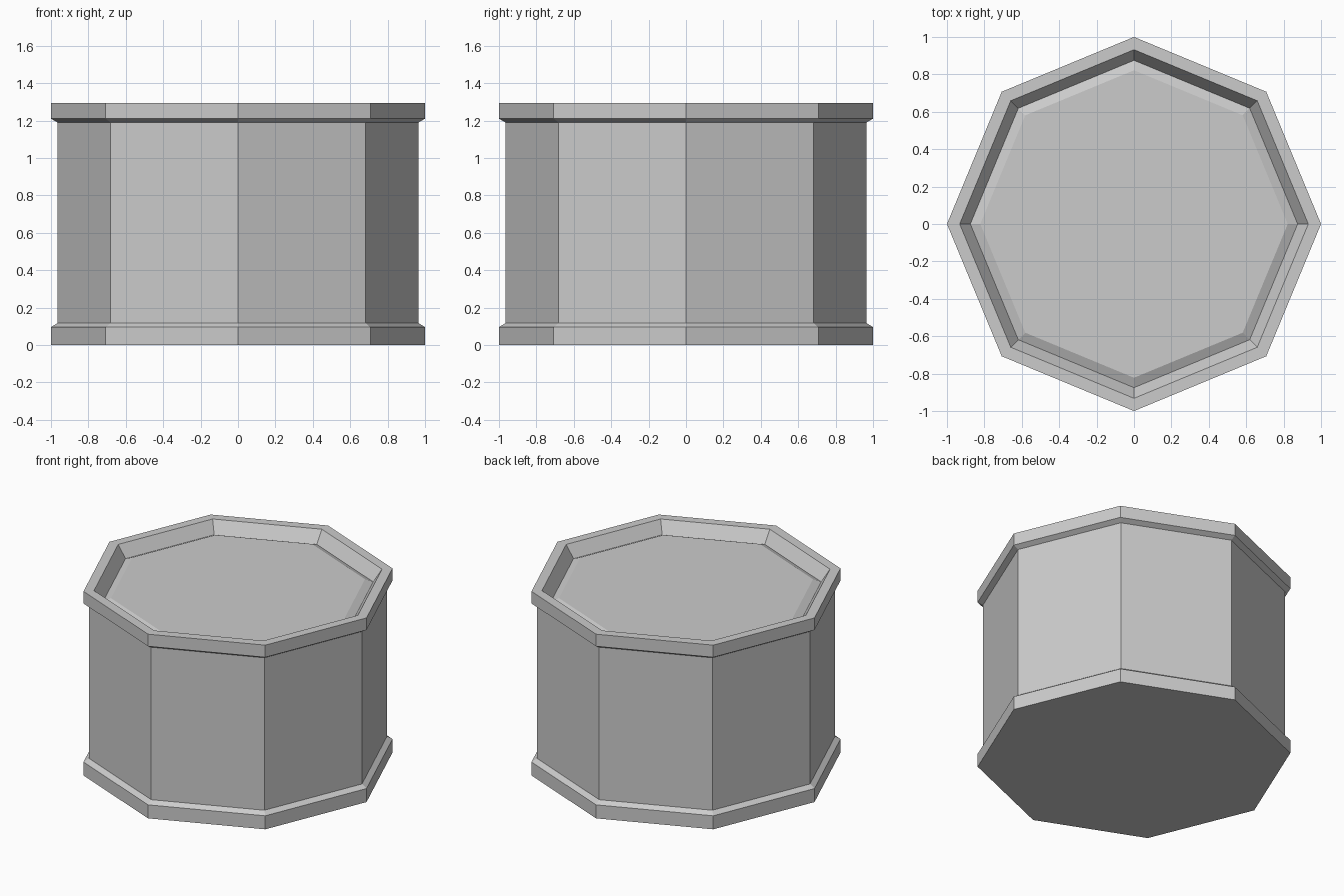
import bpy, bmesh
from math import cos, sin, pi

if "Cube" in bpy.data.objects:
    bpy.data.objects.remove(bpy.data.objects["Cube"])

SIDES = 8


def turned(name, profile):
    """Closed eight-sided solid from (radius, height) points, bottom to top."""
    bm = bmesh.new()
    rings = [[bm.verts.new((r * cos(2 * pi * i / SIDES), r * sin(2 * pi * i / SIDES), z))
              for i in range(SIDES)] for r, z in profile]
    for low, high in zip(rings, rings[1:]):
        for i in range(SIDES):
            j = (i + 1) % SIDES
            bm.faces.new((low[i], low[j], high[j], high[i]))
    # Cap both ends
    bm.faces.new(rings[0][::-1])
    bm.faces.new(rings[-1])
    mesh = bpy.data.meshes.new(name)
    bm.to_mesh(mesh)
    bm.free()
    obj = bpy.data.objects.new(name, mesh)
    bpy.context.collection.objects.link(obj)
    return obj


# Drum: base band, straight wall, top band, sunken rim and slightly raised lid panel
turned("octagonal_drum", [
    (1.0, 0.0), (1.0, 0.095), (0.965, 0.118),
    (0.965, 1.19), (1.0, 1.21), (1.0, 1.295),
    (0.932, 1.295), (0.875, 1.21), (0.822, 1.233),
])
